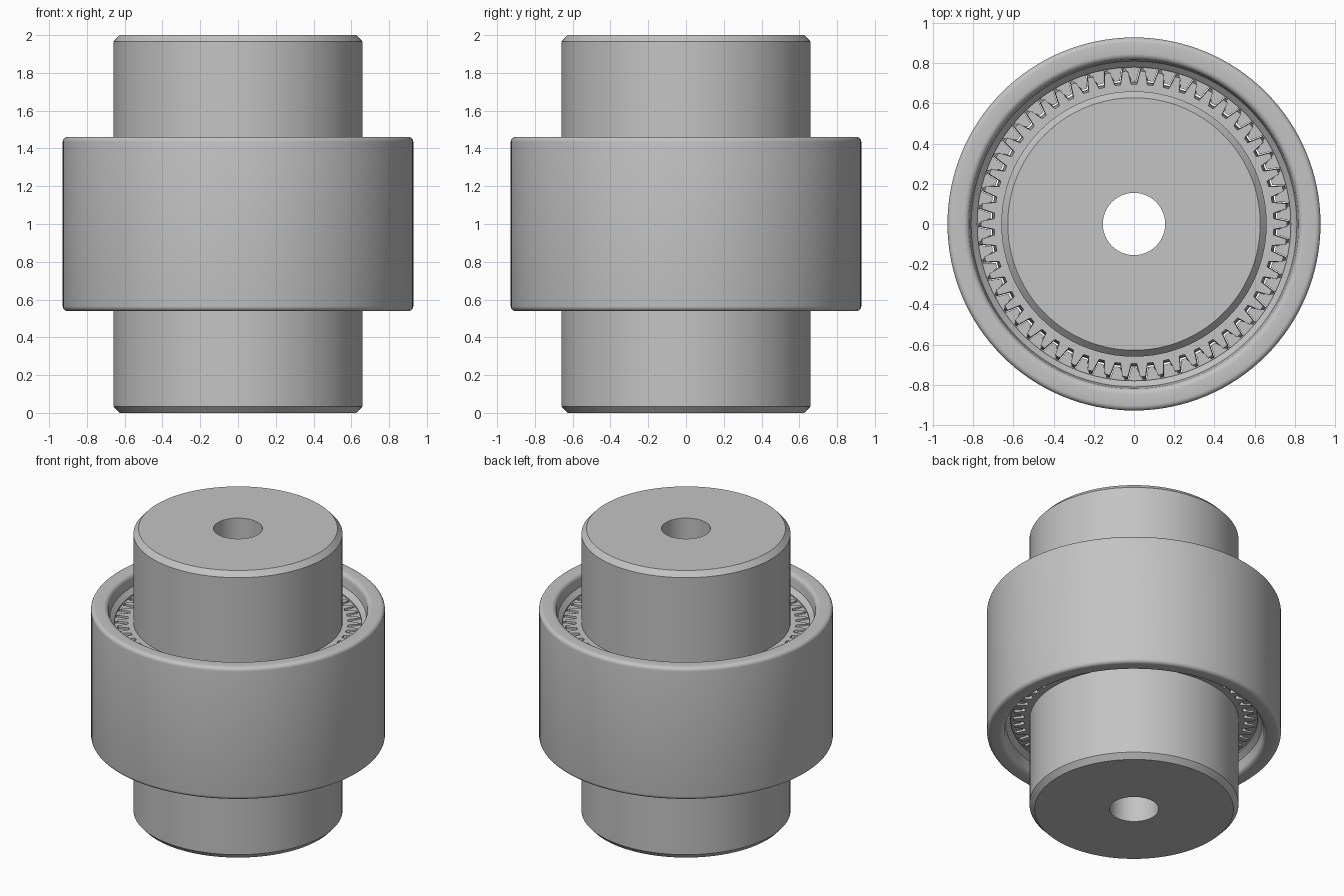
import bpy, bmesh, math

cube = bpy.data.objects.get("Cube")
if cube:
    bpy.data.objects.remove(cube)

TEETH = 54
STEPS = 4                      # profile points per tooth

steel = bpy.data.materials.new("grey steel")
steel.use_nodes = True
grey = (0.55, 0.55, 0.55, 1)
steel.diffuse_color = grey
steel.node_tree.nodes["Principled BSDF"].inputs["Base Color"].default_value = grey


def loft(name, rings, angle=30):
    """Skin closed rings of points into a solid, joining last to first."""
    bm = bmesh.new()
    loops = [[bm.verts.new(p) for p in ring] for ring in rings]
    n = len(loops[0])
    for k, a in enumerate(loops):
        b = loops[(k + 1) % len(loops)]
        for i in range(n):
            j = (i + 1) % n
            bm.faces.new((a[i], a[j], b[j], b[i]))
    bmesh.ops.recalc_face_normals(bm, faces=bm.faces)
    mesh = bpy.data.meshes.new(name)
    bm.to_mesh(mesh)
    bm.free()
    mesh.materials.append(steel)
    obj = bpy.data.objects.new(name, mesh)
    bpy.context.collection.objects.link(obj)
    bpy.ops.object.select_all(action="DESELECT")
    obj.select_set(True)
    bpy.context.view_layer.objects.active = obj
    bpy.ops.object.shade_smooth_by_angle(angle=math.radians(angle))
    return obj


def circle(r, z, n=128):
    return [(r * math.cos(2 * math.pi * i / n), r * math.sin(2 * math.pi * i / n), z)
            for i in range(n)]


def toothed(root, tip, root_w, tip_w, z, phase):
    """Trapezoid teeth; widths are fractions of the tooth pitch."""
    pts = []
    pitch = 2 * math.pi / TEETH
    for t in range(TEETH):
        mid = math.pi / 2 + (t + phase) * pitch
        for r, w in ((root, -root_w), (tip, -tip_w), (tip, tip_w), (root, root_w)):
            a = mid + w * pitch / 2
            pts.append((r * math.cos(a), r * math.sin(a), z))
    return pts


def aligned_circle(r, z):
    """Circle matching the point count and start of a toothed ring."""
    return toothed(r, r, 0.75, 0.25, z, 0.5)


def fillet(cr, cz, rad, start, steps=5):
    """Quarter arc in the radius/height plane."""
    return [(cr + rad * math.cos(math.radians(start + 90 * i / steps)),
             cz + rad * math.sin(math.radians(start + 90 * i / steps)))
            for i in range(steps + 1)]


# Sleeve: rounded rims and flared mouths, mirrored about mid height
upper = fillet(0.902, 1.435, 0.026, 0) + fillet(0.848, 1.431, 0.03, 90)
upper += [(0.81, 1.38), (0.78, 1.35)]
profile = upper + [(r, 2 - z) for r, z in reversed(upper)]
loft("sleeve", [circle(r, z) for r, z in profile])

# Internal teeth running through the sleeve
loft("sleeve_teeth", [toothed(0.778, 0.715, 0.64, 0.30, z, 0) for z in (0.66, 1.34)]
     + [aligned_circle(0.80, z) for z in (1.34, 0.66)])

# Two hubs, each with a chamfered bored shaft and a crowned gear rim
for side, label in ((1, "upper"), (-1, "lower")):
    shaft = [(0.155, 0.01), (0.66, 0.01), (0.66, 0.965), (0.628, 1.0), (0.155, 1.0)]
    loft(label + "_hub", [circle(r, 1 + side * h) for r, h in shaft])

    crown = [(0.03, 0.982), (0.11, 0.995), (0.19, 1.0), (0.27, 0.995), (0.35, 0.982)]
    rings = [toothed(0.708 * s, 0.775 * s, 0.66, 0.30, 1 + side * h, 0.5)
             for h, s in crown]
    rings += [aligned_circle(0.63, 1 + side * h) for h in (0.35, 0.03)]
    loft(label + "_hub_teeth", rings, 25)
